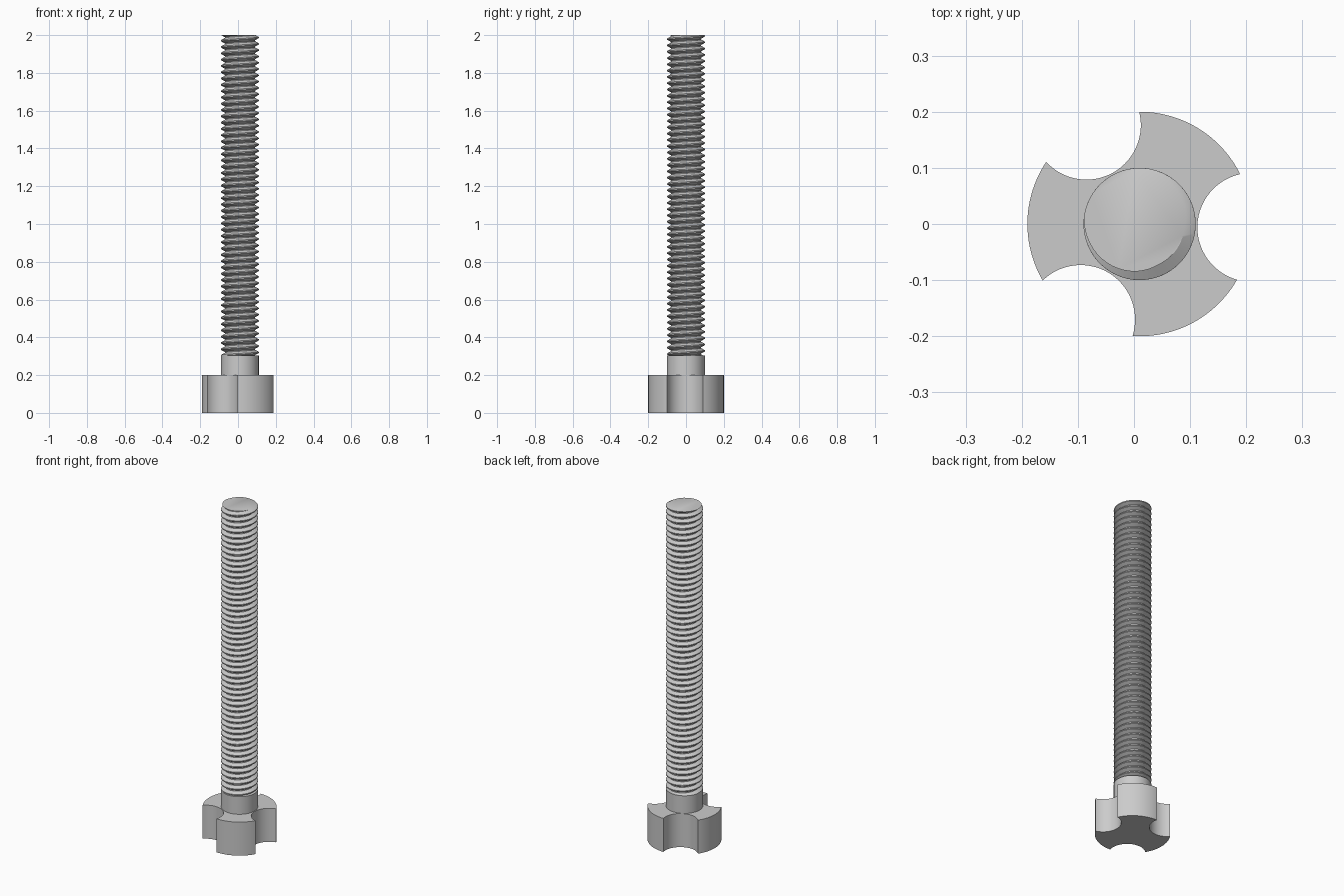
import bpy, bmesh, math
from mathutils import Vector

cube = bpy.data.objects.get("Cube")
if cube:
    bpy.data.objects.remove(cube, do_unlink=True)

AXIS_X = 0.01          # the bolt axis sits slightly off the centre of its bounds
HEAD_R, HEAD_TOP = 0.2, 0.2
SHAFT_R, ROOT_R = 0.1, 0.08
THREAD_START, TOP = 0.305, 2.0
PITCH = 1 / 30

steel = bpy.data.materials.new("grey steel")
steel.use_nodes = True
GREY = (0.6, 0.6, 0.6, 1)
steel.diffuse_color = GREY
steel.node_tree.nodes["Principled BSDF"].inputs["Base Color"].default_value = GREY


def finish(name, bm):
    """Turn a bmesh into a smooth shaded object with sharp edges kept."""
    bmesh.ops.recalc_face_normals(bm, faces=bm.faces)
    mesh = bpy.data.meshes.new(name)
    bm.to_mesh(mesh)
    bm.free()
    mesh.materials.append(steel)
    ob = bpy.data.objects.new(name, mesh)
    ob.location.x = AXIS_X
    bpy.context.collection.objects.link(ob)
    bpy.ops.object.select_all(action='DESELECT')
    ob.select_set(True)
    bpy.context.view_layer.objects.active = ob
    bpy.ops.object.shade_smooth_by_angle(angle=math.radians(30))
    return ob


def extrude_outline(name, points, z0, z1):
    bm = bmesh.new()
    face = bm.faces.new([bm.verts.new((p.x, p.y, z0)) for p in points])
    top = bmesh.ops.extrude_face_region(bm, geom=[face], use_keep_orig=True)["geom"]
    verts = [g for g in top if isinstance(g, bmesh.types.BMVert)]
    bmesh.ops.translate(bm, verts=verts, vec=(0, 0, z1 - z0))
    return finish(name, bm)


def arc(center, radius, a0, a1, steps):
    angles = [math.radians(a0 + (a1 - a0) * i / steps) for i in range(steps)]
    return [center + radius * Vector((math.cos(a), math.sin(a))) for a in angles]


# Three lobed head: a disc with three round scallops
CORNER, SCALLOP_R = 28.1, 0.097
outline = []
for k in range(3):
    turn = k * 120 - 1.7
    t = math.radians(turn)
    center = HEAD_R * Vector((math.cos(t), math.sin(t)))
    outline += arc(center, SCALLOP_R, turn - 104.1, turn - 255.9, 28)
    outline += arc(Vector((0, 0)), HEAD_R, turn + CORNER, turn + 120 - CORNER, 24)
extrude_outline("scalloped_head", outline, 0, HEAD_TOP)

# Plain shank between the head and the thread
extrude_outline("plain_shank", arc(Vector((0, 0)), SHAFT_R, 0, 360, 64),
                HEAD_TOP, THREAD_START)

# Threaded rod: a helical ribbon of crest, flank and root, trimmed flat at both ends
SEG = 48
PROFILE = [(-0.09, SHAFT_R), (0.09, SHAFT_R), (0.43, ROOT_R), (0.57, ROOT_R)]
turns = int((TOP - THREAD_START) / PITCH) + 5
phase = math.radians(140)
bm = bmesh.new()
rows = []
for i in range(turns * SEG + 1):
    a = phase + math.tau * i / SEG
    base = TOP + PITCH * (i / SEG - turns + 2)
    rows.append([bm.verts.new((r * math.cos(a), r * math.sin(a), base + f * PITCH))
                 for f, r in PROFILE])
for i in range(len(rows) - 1):
    a, b = rows[i], rows[i + 1]
    for j in range(3):
        bm.faces.new((a[j], b[j], b[j + 1], a[j + 1]))
    if i + 1 + SEG < len(rows):
        c, d = rows[i + SEG], rows[i + 1 + SEG]
        bm.faces.new((a[3], b[3], d[0], c[0]))
for z, normal in ((THREAD_START, (0, 0, -1)), (TOP, (0, 0, 1))):
    cut = bmesh.ops.bisect_plane(bm, geom=bm.verts[:] + bm.edges[:] + bm.faces[:],
                                 dist=1e-6, plane_co=(0, 0, z), plane_no=normal,
                                 clear_outer=True)["geom_cut"]
    rim = [e for e in cut if isinstance(e, bmesh.types.BMEdge)]
    bmesh.ops.holes_fill(bm, edges=rim, sides=0)
finish("threaded_rod", bm)
